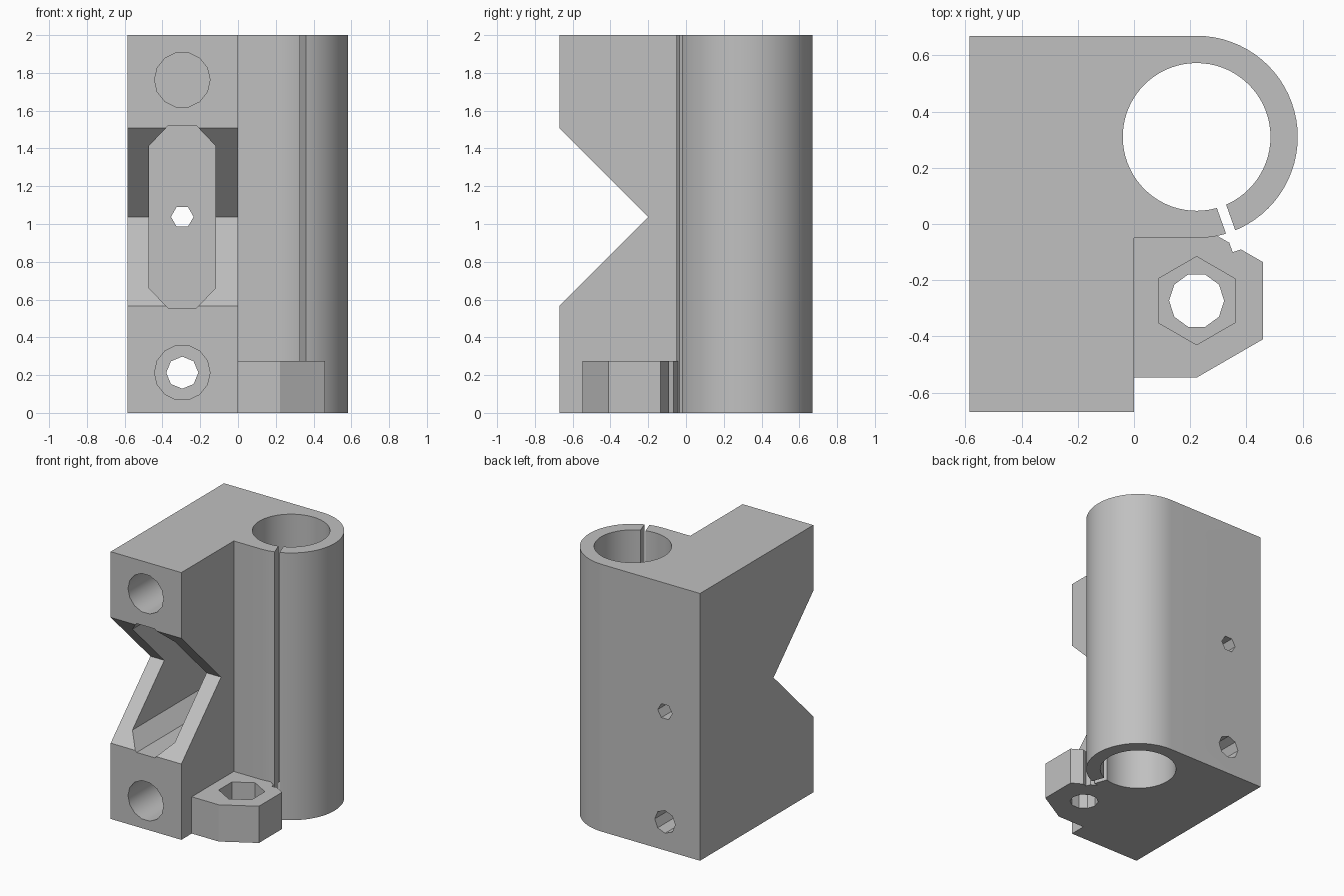
import bpy, bmesh, math
from mathutils import Matrix

if "Cube" in bpy.data.objects:
    bpy.data.objects.remove(bpy.data.objects["Cube"], do_unlink=True)

grey = bpy.data.materials.new("plastic grey")
grey.use_nodes = True
COLOUR = (0.53, 0.53, 0.53, 1)
grey.diffuse_color = COLOUR
grey.node_tree.nodes["Principled BSDF"].inputs["Base Color"].default_value = COLOUR

# Axes for extrusion: local (u, v, w) to model coordinates
ALONG_Z = Matrix.Identity(4)
ALONG_Y = Matrix(((1, 0, 0, 0), (0, 0, 1, 0), (0, 1, 0, 0), (0, 0, 0, 1)))  # u=x, v=z
ALONG_X = Matrix(((0, 0, 1, 0), (1, 0, 0, 0), (0, 1, 0, 0), (0, 0, 0, 1)))  # u=y, v=z


def prism(name, points, low, high, axes=ALONG_Z):
    """Extrude a closed profile between two heights along an axis."""
    bm = bmesh.new()
    base = bm.faces.new([bm.verts.new((u, v, low)) for u, v in points])
    top = bmesh.ops.extrude_face_region(bm, geom=[base])["geom"]
    moved = [g for g in top if isinstance(g, bmesh.types.BMVert)]
    bmesh.ops.translate(bm, vec=(0, 0, high - low), verts=moved)
    bm.transform(axes)
    bmesh.ops.recalc_face_normals(bm, faces=bm.faces)
    mesh = bpy.data.meshes.new(name)
    bm.to_mesh(mesh)
    bm.free()
    mesh.materials.append(grey)
    obj = bpy.data.objects.new(name, mesh)
    bpy.context.collection.objects.link(obj)
    return obj


def arc(cx, cy, r, start, end, steps):
    angles = [math.radians(start + (end - start) * i / steps) for i in range(steps + 1)]
    return [(cx + r * math.cos(a), cy + r * math.sin(a)) for a in angles]


def ngon(cx, cy, r, sides, turn=0):
    return arc(cx, cy, r, turn, turn + 360, sides)[:-1]


def carve(obj, cutters):
    """Subtract each cutter in turn and shade the result."""
    bpy.context.view_layer.objects.active = obj
    for cutter in cutters:
        mod = obj.modifiers.new("cut", "BOOLEAN")
        mod.operation = "DIFFERENCE"
        mod.solver = "EXACT"
        mod.object = cutter
        bpy.ops.object.modifier_apply(modifier=mod.name)
    bpy.ops.object.select_all(action="DESELECT")
    obj.select_set(True)
    bpy.ops.object.shade_smooth_by_angle(angle=math.radians(30))


TUBE = (0.223, 0.31)
NUT = (0.223, -0.273)
SCREW_X = -0.295

# Main block with rounded bearing sleeve
body = prism("clamp_body",
             [(-0.585, 0.67), (-0.585, -0.67), (0, -0.67), (0, -0.05)]
             + arc(*TUBE, 0.36, -90, 90, 36), 0, 2)

# Foot holding the nut
foot = prism("nut_foot",
             [(0, 0), (0, -0.547), (0.223, -0.547), (0.46, -0.41),
              (0.46, -0.136), (0.223, 0)], 0, 0.275)

# Radial slit through the sleeve wall
angle = math.radians(-70.3)
c, s = math.cos(angle), math.sin(angle)
slit_points = [(TUBE[0] + c * d - s * w, TUBE[1] + s * d + c * w)
               for d, w in ((0.2, -0.0175), (0.43, -0.0175), (0.43, 0.0175), (0.2, 0.0175))]
slit = prism("slit_cutter", slit_points, -0.1, 2.1)

# Sleeve bore, V notch, long pocket and its small hole
bore = prism("bore_cutter", ngon(*TUBE, 0.263, 72), -0.1, 2.1)
notch = prism("notch_cutter", [(-0.2, 1.038), (-0.77, 1.608), (-0.77, 0.467)],
              -0.7, 0.1, ALONG_X)
pocket = prism("pocket_cutter",
               [(-0.37, 0.555), (-0.22, 0.555), (-0.12, 0.66), (-0.12, 1.415),
                (-0.22, 1.52), (-0.37, 1.52), (-0.47, 1.415), (-0.47, 0.66)],
               -0.8, 0.42, ALONG_Y)
centre_hole = prism("centre_hole_cutter", ngon(SCREW_X, 1.038, 0.06, 6), 0.3, 0.8, ALONG_Y)
body_cutters = [bore, slit, notch, pocket, centre_hole]

# Counterbored screw holes
for z in (0.213, 1.763):
    body_cutters.append(prism("counterbore_cutter", ngon(SCREW_X, z, 0.147, 14),
                              -0.8, 0.35, ALONG_Y))
    body_cutters.append(prism("screw_cutter", ngon(SCREW_X, z, 0.085, 8),
                              0.2, 0.8, ALONG_Y))

# Nut recess and rod hole in the foot
recess = prism("nut_recess_cutter", ngon(*NUT, 0.157, 6, 30), 0.13, 0.4)
rod_hole = prism("rod_hole_cutter", ngon(*NUT, 0.098, 10), -0.1, 0.3)
foot_cutters = [recess, rod_hole, slit]

carve(body, body_cutters)
carve(foot, foot_cutters)
for cutter in set(body_cutters + foot_cutters):
    bpy.data.objects.remove(cutter, do_unlink=True)
